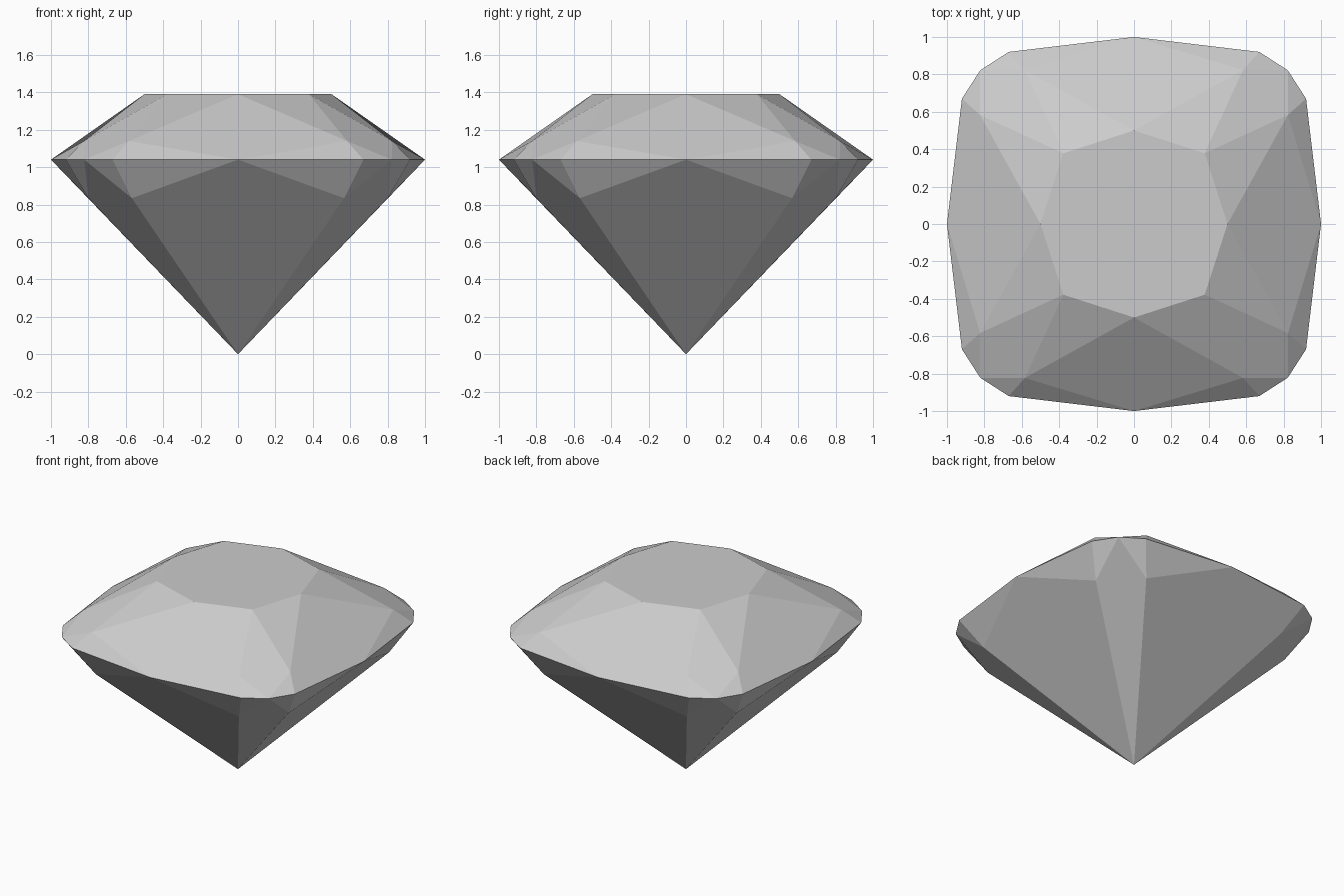
import bpy, bmesh
from mathutils import Matrix
from math import pi

if "Cube" in bpy.data.objects:
    bpy.data.objects.remove(bpy.data.objects["Cube"])

GIRDLE_Z, TABLE_Z = 1.04, 1.39

bm = bmesh.new()


def ring(quarter):
    """Repeat one quarter of points around z, returning the closed ring."""
    rot = [Matrix.Rotation(k * pi / 2, 3, 'Z') for k in range(4)]
    return [bm.verts.new(r @ bm_vec) for r in rot
            for bm_vec in (Matrix.Translation(p).translation for p in quarter)]


girdle = ring([(1, 0, GIRDLE_Z), (.92, .67, GIRDLE_Z),
               (.822, .822, GIRDLE_Z), (.67, .92, GIRDLE_Z)])
table = ring([(.5, 0, TABLE_Z), (.378, .378, TABLE_Z)])
crown = ring([(.823, .583, 1.14), (.583, .823, 1.14)])
pavilion = ring([(.80, .567, .834), (.567, .80, .834)])
culet = bm.verts.new((0, 0, 0))

for i in range(8):
    j = (i + 1) % 8
    # girdle facets, two beside every crown and pavilion point
    for mid in (crown, pavilion):
        for a in (2 * i, 2 * i + 1):
            bm.faces.new((girdle[a], girdle[(a + 1) % 16], mid[i]))
    # star facets round the table
    bm.faces.new((table[i], table[j], crown[i]))
    # crown kites and long pavilion kites
    bm.faces.new((table[i], crown[i], girdle[2 * i], crown[i - 1]))
    bm.faces.new((culet, pavilion[i], girdle[2 * i], pavilion[i - 1]))

# flat table on top
bm.faces.new(table)

bmesh.ops.recalc_face_normals(bm, faces=bm.faces)
mesh = bpy.data.meshes.new("cushion_gem")
bm.to_mesh(mesh)
bm.free()
bpy.context.collection.objects.link(bpy.data.objects.new("cushion_gem", mesh))
